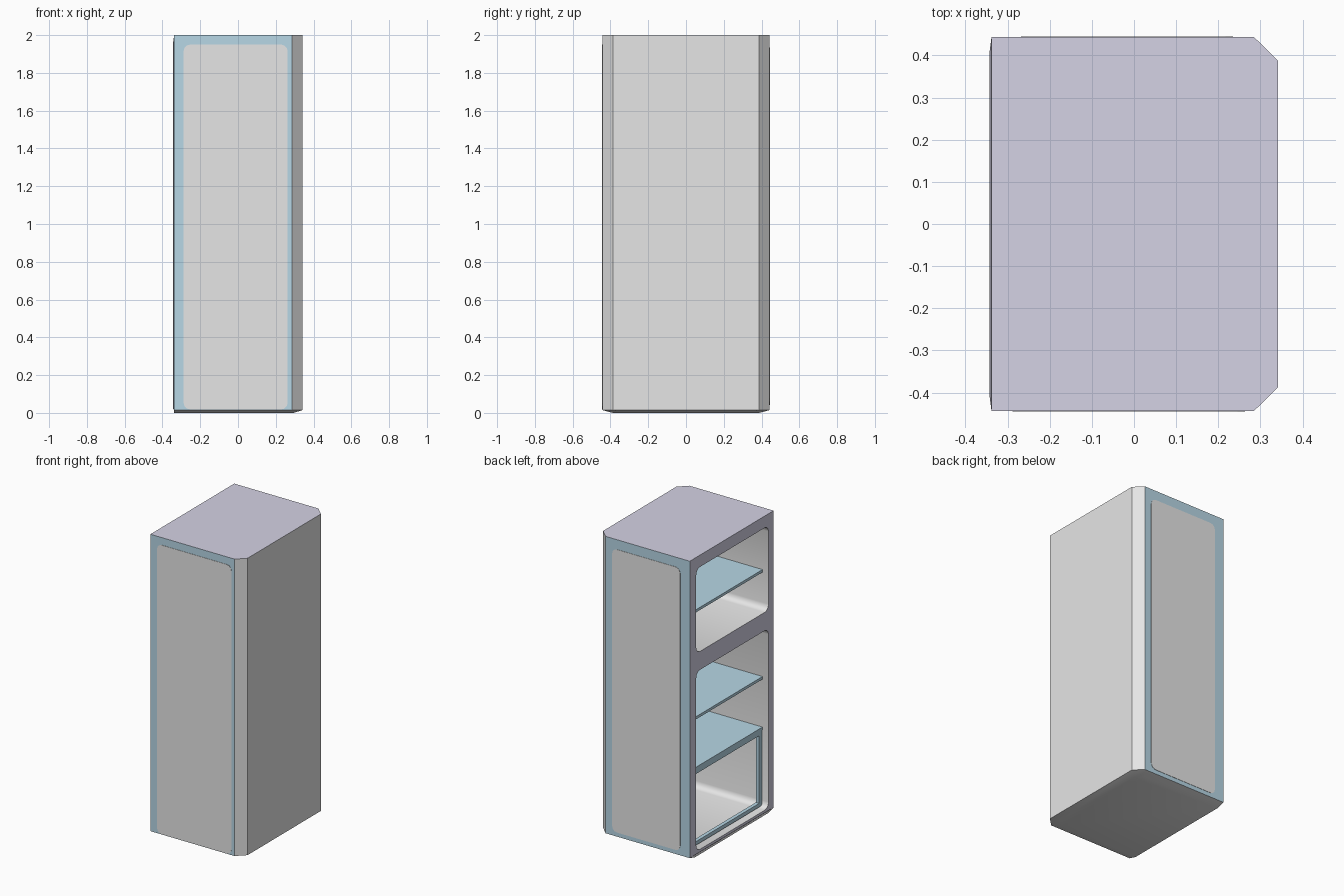
import bpy, bmesh, math

if "Cube" in bpy.data.objects:
    bpy.data.objects.remove(bpy.data.objects["Cube"])


def material(name, rgb):
    m = bpy.data.materials.new(name)
    m.diffuse_color = (*rgb, 1)
    m.use_nodes = True
    m.node_tree.nodes["Principled BSDF"].inputs["Base Color"].default_value = m.diffuse_color
    return m


GREY = material("light_grey", (0.79, 0.79, 0.79))
BLUE = material("pale_blue", (0.475, 0.68, 0.79))
LILAC = material("pale_lilac", (0.66, 0.645, 0.78))


def finish(name, bm, mats):
    bmesh.ops.recalc_face_normals(bm, faces=bm.faces[:])
    me = bpy.data.meshes.new(name)
    bm.to_mesh(me)
    bm.free()
    for m in mats:
        me.materials.append(m)
    ob = bpy.data.objects.new(name, me)
    bpy.context.collection.objects.link(ob)
    return ob


def rounded(a0, a1, b0, b1, r, n=3):
    """Rounded rectangle as 2D points."""
    pts = []
    for k, (a, b) in enumerate([(a1 - r, b1 - r), (a0 + r, b1 - r), (a0 + r, b0 + r), (a1 - r, b0 + r)]):
        for i in range(n + 1):
            t = math.pi / 2 * (k + i / n)
            pts.append((a + r * math.cos(t), b + r * math.sin(t)))
    return pts


def ring(bm, pts):
    return [bm.verts.new(p) for p in pts]


def bridge(bm, a, b, mat=0):
    n = len(a)
    for i in range(n):
        f = bm.faces.new((a[i], a[(i + 1) % n], b[(i + 1) % n], b[i]))
        f.material_index = mat


def box(name, x0, x1, y0, y1, z0, z1, mat):
    bm = bmesh.new()
    low, high = (ring(bm, [(x0, y0, z), (x1, y0, z), (x1, y1, z), (x0, y1, z)]) for z in (z0, z1))
    bridge(bm, low, high)
    bm.faces.new(low)
    bm.faces.new(high)
    return finish(name, bm, [mat])


# Cabinet shell: material 0 grey, 1 blue sides, 2 lilac top and front
bm = bmesh.new()
W = 0.443
FX, FRONT, BACK = -0.338, -0.343, 0.27
outline = [(FX, -W), (0.285, -W), (0.342, -0.387), (0.342, 0.387), (0.285, W), (FX, W)]
base = ring(bm, [(x * 0.86 if x > 0 else x, y * 0.875, 0) for x, y in outline])
low = ring(bm, [(x, y, 0.015) for x, y in outline])
top = ring(bm, [(x, y, 2) for x, y in outline])
bm.faces.new(base)
bm.faces.new(top).material_index = 2
bridge(bm, base, low)
for i in range(5):
    f = bm.faces.new((low[i], low[i + 1], top[i + 1], top[i]))
    f.material_index = 1 if i in (0, 4) else 0

# Front rim: bevelled edge, face with two openings, and the compartments
rim = ring(bm, [(FRONT, y, z) for y, z in [(-0.405, 0.02), (0.405, 0.02), (0.405, 1.965), (-0.405, 1.965)]])
bridge(bm, [low[0], low[5], top[5], top[0]], rim, 2)
loops = [rim]
for z0, z1 in [(0.037, 1.237), (1.36, 1.925)]:
    pts = rounded(-0.382, 0.382, z0, z1, 0.04)
    mouth = ring(bm, [(FRONT, y, z) for y, z in pts])
    inner = ring(bm, [(BACK, y, z) for y, z in pts])
    bridge(bm, mouth, inner)
    bm.faces.new(inner)
    loops.append(mouth)
edges = []
for loop in loops:
    for i, v in enumerate(loop):
        edges.append(bm.edges.get((v, loop[(i + 1) % len(loop)])))
filled = bmesh.ops.triangle_fill(bm, edges=edges, use_beauty=True)
for f in filled["geom"]:
    if isinstance(f, bmesh.types.BMFace):
        f.material_index = 2
# the base front edge already meets the lower bevel, closing the shell
cabinet = finish("cabinet", bm, [GREY, BLUE, LILAC])
bpy.context.view_layer.objects.active = cabinet
cabinet.select_set(True)
bpy.ops.object.shade_smooth_by_angle(angle=math.radians(35))
cabinet.select_set(False)

# Grey rounded plates on both sides
for name, s, x0, x1, z0, z1 in [("front_side_panel", -1, -0.288, 0.263, 0.018, 1.95),
                                ("rear_side_panel", 1, -0.268, 0.235, 0.043, 1.935)]:
    bm = bmesh.new()
    pts = rounded(x0, x1, z0, z1, 0.035)
    a = ring(bm, [(x, s * 0.442, z) for x, z in pts])
    b = ring(bm, [(x, s * 0.445, z) for x, z in pts])
    bridge(bm, a, b)
    bm.faces.new(a)
    bm.faces.new(b)
    finish(name, bm, [GREY])

# Glass shelves
for i, z in enumerate((0.567, 0.905, 1.62)):
    box(f"shelf_{i + 1}", -0.30, 0.265, -0.38, 0.38, z - 0.018, z, BLUE)

# Crisper frame under the lowest shelf
bm = bmesh.new()
rects = [(0.375, 0.045, 0.552), (0.345, 0.07, 0.522)]
rings = []
for x, order in ((-0.30, (0, 1)), (-0.275, (1, 0))):
    for k in order:
        y, z0, z1 = rects[k]
        rings.append(ring(bm, [(x, -y, z0), (x, y, z0), (x, y, z1), (x, -y, z1)]))
for i in range(4):
    bridge(bm, rings[i], rings[(i + 1) % 4])
finish("crisper_frame", bm, [BLUE])
